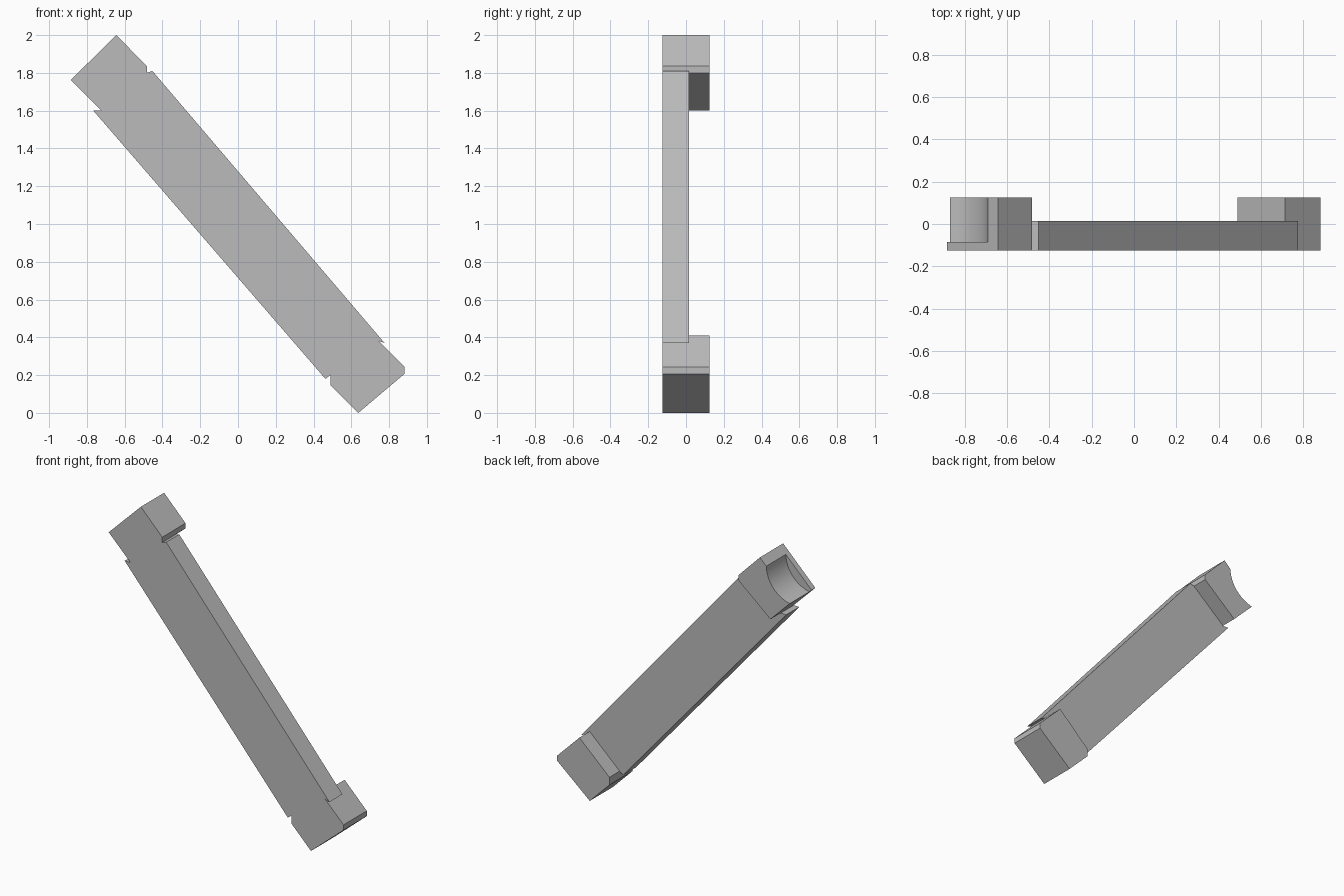
import bpy, bmesh
from math import atan
from mathutils import Vector, Matrix

cube = bpy.data.objects.get("Cube")
if cube:
    bpy.data.objects.remove(cube, do_unlink=True)

grey = bpy.data.materials.new("plain grey")
grey.use_nodes = True
grey.diffuse_color = (0.5, 0.5, 0.5, 1)
grey.node_tree.nodes["Principled BSDF"].inputs["Base Color"].default_value = (0.5, 0.5, 0.5, 1)

FRONT, BACK = -0.125, 0.125
BAR_BACK = 0.015
LIP_BACK = -0.085


def extrude_profile(name, profile, y0, y1):
    """Extrude an x-z outline from y0 to y1."""
    bm = bmesh.new()
    face = bm.faces.new([bm.verts.new((x, y0, z)) for x, z in profile])
    result = bmesh.ops.extrude_face_region(bm, geom=[face], use_keep_orig=True)
    moved = [v for v in result["geom"] if isinstance(v, bmesh.types.BMVert)]
    bmesh.ops.translate(bm, verts=moved, vec=(0, y1 - y0, 0))
    bmesh.ops.recalc_face_normals(bm, faces=bm.faces)
    mesh = bpy.data.meshes.new(name)
    bm.to_mesh(mesh)
    bm.free()
    mesh.materials.append(grey)
    obj = bpy.data.objects.new(name, mesh)
    bpy.context.collection.objects.link(obj)
    return obj


def arc(start, end, depth, steps=16):
    """Points of a circular arc whose middle lies to the right of its chord."""
    a, b = Vector(start), Vector(end)
    chord = b - a
    side = Vector((chord.y, -chord.x)).normalized()
    half = chord.length / 2
    sweep = 4 * atan(depth / half)
    radius = (half ** 2 + depth ** 2) / (2 * depth)
    centre = (a + b) / 2 - side * (radius - depth)
    return [centre + Matrix.Rotation(sweep * i / steps, 2) @ (a - centre)
            for i in range(steps + 1)]


# Slanted flat bar, its ends butting against the two blocks
extrude_profile("diagonal_bar", [
    (-0.453, 1.81), (0.776, 0.37), (0.74, 0.383), (0.715, 0.41),
    (0.489, 0.2), (0.463, 0.18), (-0.766, 1.6), (-0.723, 1.6), (-0.483, 1.8),
], FRONT, BAR_BACK)

# Lower end block
extrude_profile("lower_block", [
    (0.489, 0.2), (0.715, 0.41), (0.882, 0.243), (0.882, 0.207),
    (0.637, 0), (0.489, 0.148),
], FRONT, BACK)

# Upper end block: a thin front lip, and a scooped body behind it
inner_side = [(-0.644, 2.0), (-0.483, 1.836), (-0.483, 1.8), (-0.723, 1.6)]
extrude_profile("upper_lip", inner_side + [(-0.886, 1.762)], FRONT, LIP_BACK)
scoop = arc((-0.87, 1.746), (-0.692, 1.953), 0.048)
body = extrude_profile("upper_block", inner_side + [tuple(p) for p in scoop], LIP_BACK, BACK)

bpy.ops.object.select_all(action="DESELECT")
body.select_set(True)
bpy.context.view_layer.objects.active = body
bpy.ops.object.shade_smooth_by_angle()
